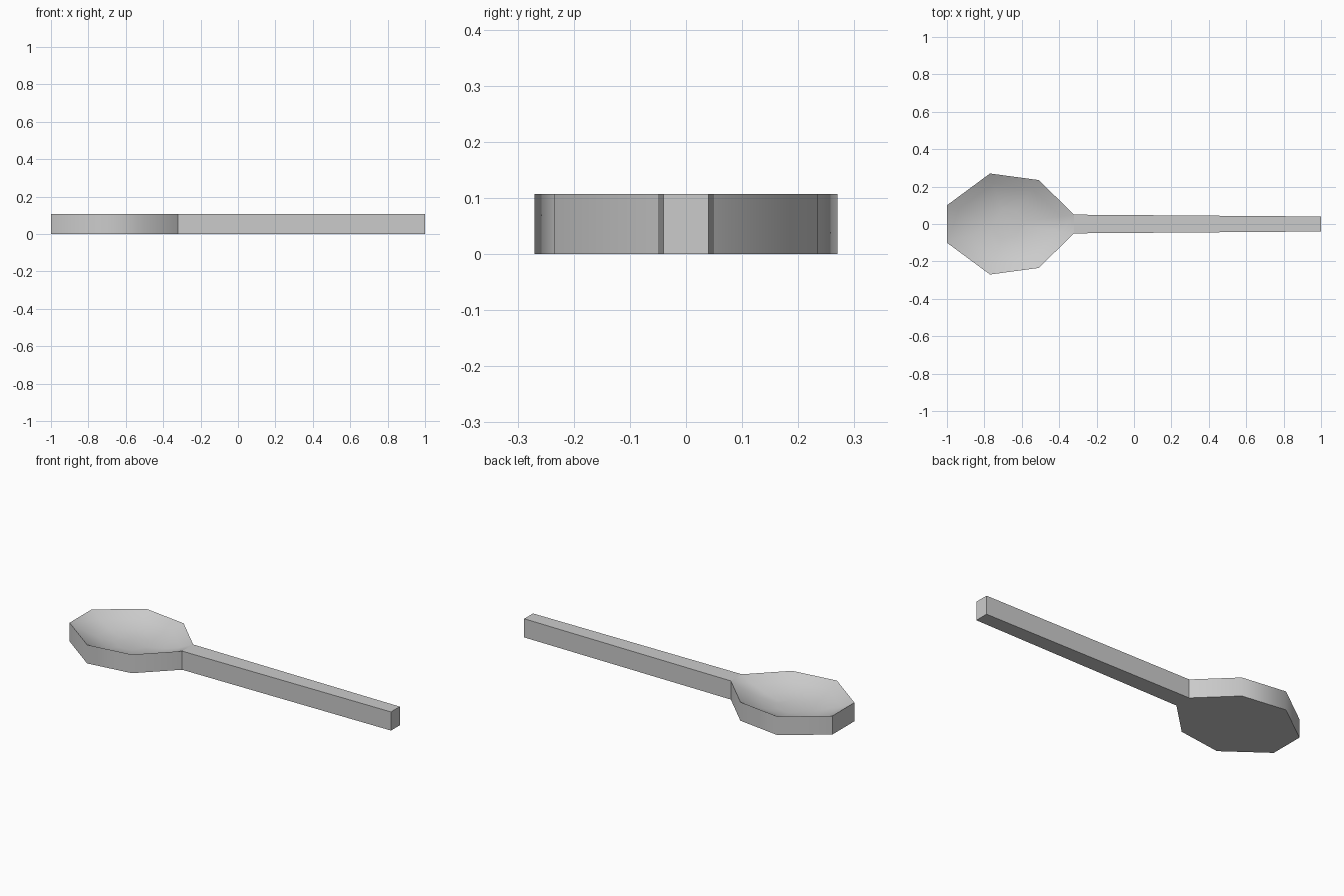
import bpy
import bmesh
import math

HEIGHT = 0.107
NECK_X = -0.32

cube = bpy.data.objects.get("Cube")
if cube:
    bpy.data.objects.remove(cube, do_unlink=True)

grey = bpy.data.materials.new("light grey")
grey.use_nodes = True
grey.diffuse_color = (0.6, 0.6, 0.6, 1)
grey.node_tree.nodes["Principled BSDF"].inputs["Base Color"].default_value = grey.diffuse_color


def finish(name, bm):
    bmesh.ops.recalc_face_normals(bm, faces=bm.faces)
    mesh = bpy.data.meshes.new(name)
    bm.to_mesh(mesh)
    bm.free()
    mesh.materials.append(grey)
    obj = bpy.data.objects.new(name, mesh)
    bpy.context.collection.objects.link(obj)
    bpy.ops.object.select_all(action="DESELECT")
    obj.select_set(True)
    bpy.context.view_layer.objects.active = obj
    return obj


def ring(bm, points, z):
    return [bm.verts.new((x, y, z)) for x, y in points]


def bridge(bm, a, b):
    n = len(a)
    return [bm.faces.new((a[i], a[(i + 1) % n], b[(i + 1) % n], b[i])) for i in range(n)]


def mirrored(half):
    return half + [(x, -y) for x, y in reversed(half)]


# Bowl: faceted outline, flat underside, hollow of shrinking rings
outline = mirrored([(-1, 0.1), (-0.77, 0.27), (-0.51, 0.235), (NECK_X, 0.05)])
centre = -0.68
bm = bmesh.new()
base = ring(bm, outline, 0)
rim = ring(bm, outline, HEIGHT)
bm.faces.new(base)
walls = bridge(bm, base, rim)
last = rim
for scale, depth in ((0.8, 0.032), (0.55, 0.058), (0.28, 0.072)):
    pts = [(centre + (x - centre) * scale, y * scale) for x, y in outline]
    inner = ring(bm, pts, HEIGHT - depth)
    bridge(bm, last, inner)
    last = inner
bm.faces.new(last)
bmesh.ops.delete(bm, geom=[walls[3]], context="FACES_ONLY")
bowl = finish("bowl", bm)
bpy.ops.object.shade_smooth_by_angle(angle=math.radians(50))

# Handle: slightly tapered bar, open where it joins the bowl
bar = mirrored([(NECK_X, 0.05), (1, 0.04)])
bm = bmesh.new()
low = ring(bm, bar, 0)
high = ring(bm, bar, HEIGHT)
bm.faces.new(low)
bm.faces.new(high)
sides = bridge(bm, low, high)
bmesh.ops.delete(bm, geom=[sides[3]], context="FACES_ONLY")
finish("handle", bm)
